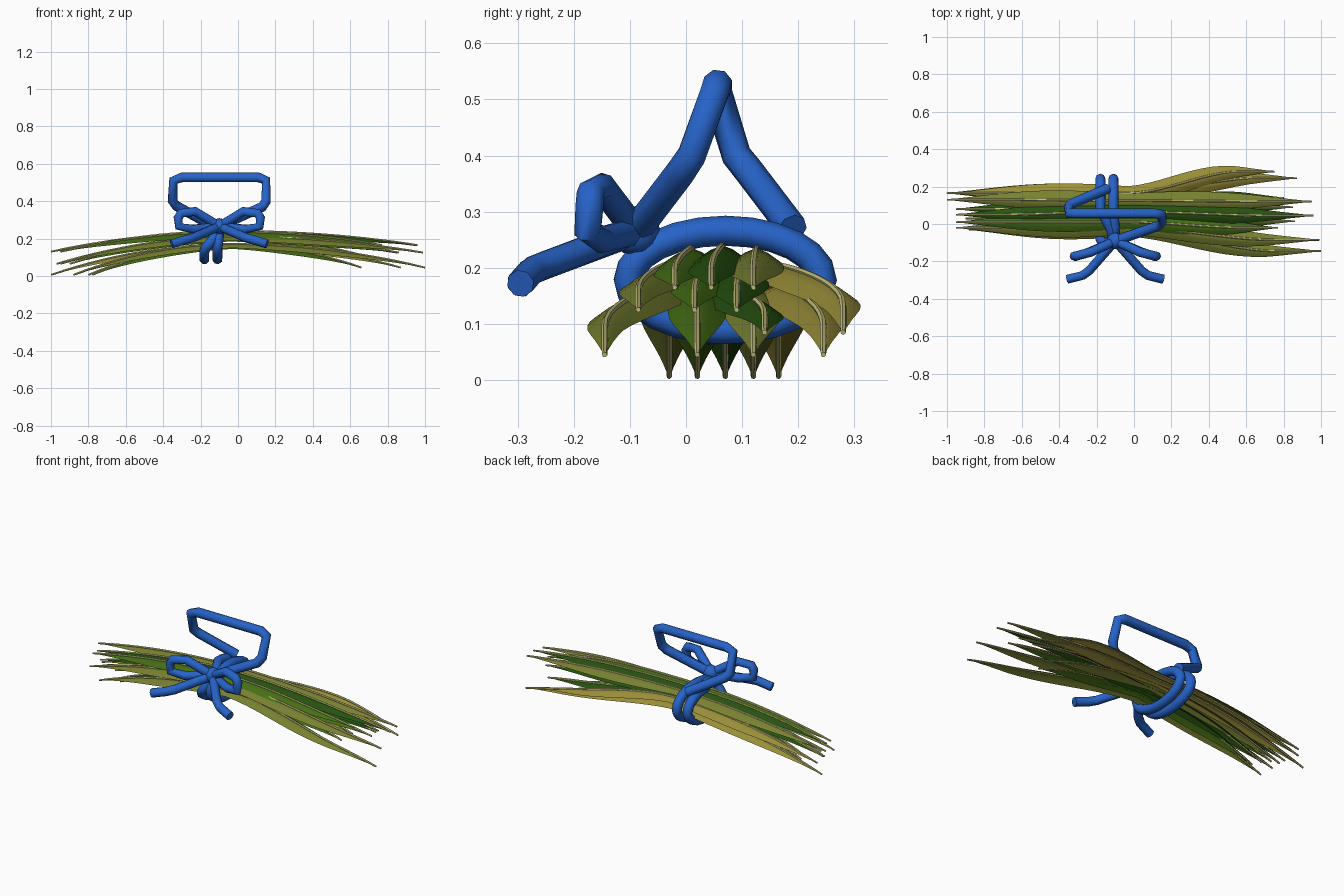
import bpy, bmesh, math
from mathutils import Vector

cube = bpy.data.objects.get("Cube")
if cube:
    bpy.data.objects.remove(cube, do_unlink=True)


def make_material(name, colour):
    mat = bpy.data.materials.new(name)
    mat.use_nodes = True
    rgba = (*colour, 1.0)
    mat.diffuse_color = rgba
    mat.node_tree.nodes["Principled BSDF"].inputs["Base Color"].default_value = rgba
    return mat


olive = make_material("olive leaf", (0.19, 0.22, 0.03))
yellow = make_material("yellow leaf", (0.32, 0.27, 0.04))
green = make_material("green leaf", (0.06, 0.16, 0.007))
dark = make_material("dark green leaf", (0.02, 0.085, 0.005))
pale = make_material("pale rib", (0.58, 0.55, 0.21))
blue = make_material("blue cord", (0.02, 0.125, 0.58))


def smooth(obj, angle):
    bpy.ops.object.select_all(action='DESELECT')
    obj.select_set(True)
    bpy.context.view_layer.objects.active = obj
    bpy.ops.object.shade_smooth_by_angle(angle=math.radians(angle))


def tube(name, points, radius, mat, closed=False, sides=8, tip=1.0):
    """Sweep a round section along a path, mitred at the corners."""
    pts = [Vector(p) for p in points]
    count = len(pts)
    bm = bmesh.new()
    rings = []
    normal = None
    for i, p in enumerate(pts):
        before = pts[i - 1] if closed or i else None
        after = pts[(i + 1) % count] if closed or i < count - 1 else None
        d_in = (p - before).normalized() if before else (after - p).normalized()
        d_out = (after - p).normalized() if after else d_in
        tangent = (d_in + d_out).normalized()
        if normal is None:
            normal = tangent.orthogonal()
        normal = (normal - tangent * normal.dot(tangent)).normalized()
        side = tangent.cross(normal)
        r = radius * (tip if not closed and i in (0, count - 1) else 1.0)
        ring = []
        for k in range(sides):
            a = math.tau * k / sides
            ring.append(bm.verts.new(p + (normal * math.cos(a) + side * math.sin(a)) * r))
        rings.append(ring)
    for i in range(count if closed else count - 1):
        a, b = rings[i], rings[(i + 1) % count]
        for k in range(sides):
            n = (k + 1) % sides
            bm.faces.new((a[k], a[n], b[n], b[k]))
    if not closed:
        bm.faces.new(rings[0][::-1])
        bm.faces.new(rings[-1])
    bmesh.ops.recalc_face_normals(bm, faces=bm.faces)
    return finish(name, bm, mat, 50)


def finish(name, bm, mat, angle):
    mesh = bpy.data.meshes.new(name)
    bm.to_mesh(mesh)
    bm.free()
    mesh.materials.append(mat)
    obj = bpy.data.objects.new(name, mesh)
    bpy.context.collection.objects.link(obj)
    smooth(obj, angle)
    return obj


# Leaves: long folded blades, pinched where the cord ties them
STEPS = 14
MIDDLE_X = -0.03


def rib_path(left, centre, right):
    path = []
    for i in range(-STEPS, STEPS + 1):
        u = abs(i) / STEPS
        end = left if i < 0 else right
        s = min(1.0, u * 1.3)
        ease = s * s * (3 - 2 * s)
        path.append(Vector((MIDDLE_X + (end[0] - MIDDLE_X) * u,
                            centre[0] + (end[1] - centre[0]) * ease,
                            centre[1] + (end[2] - centre[1]) * u * u)))
    return path


def half_width(u):
    waist = 0.036 + 0.018 * math.sin(math.pi * min(1.0, u * 1.1))
    return waist * (1 - u ** 3.2) + 0.001


def leaf(index, left, centre, right, mat):
    path = rib_path(left, centre, right)
    bm = bmesh.new()
    rows = []
    for i, p in enumerate(path):
        w = half_width(abs(i - STEPS) / STEPS)
        rows.append([bm.verts.new(p + Vector((0, s * w, -0.55 * w * abs(s) ** 1.5)))
                     for s in (-1, -0.5, 0, 0.5, 1)])
    for a, b in zip(rows, rows[1:]):
        for k in range(len(a) - 1):
            bm.faces.new((a[k], b[k], b[k + 1], a[k + 1]))
    finish(f"leaf_{index}", bm, mat, 60)
    tube(f"leaf_rib_{index}", path, 0.006, pale, sides=6, tip=0.8)


# left tip, (y, z) at the tie, right tip, colour
leaves = [
    ((-.88, -.03, .006), (-.03, .17), (1, -.145, .045), olive),
    ((-.78, .02, .006), (.02, .165), (.66, .02, .045), green),
    ((-.8, .07, .006), (.07, .165), (.8, .14, .085), dark),
    ((-.88, .12, .006), (.12, .165), (.66, .12, .045), olive),
    ((-1, .165, .006), (.165, .17), (.87, .245, .045), yellow),
    ((-.95, -.02, .065), (-.02, .21), (.99, -.085, .125), olive),
    ((-.9, .03, .065), (.04, .205), (.86, .015, .125), green),
    ((-.95, .08, .065), (.1, .205), (.85, .09, .125), dark),
    ((-.97, .165, .065), (.165, .205), (.75, .28, .085), yellow),
    ((-.95, .01, .13), (.01, .235), (.77, -.02, .165), green),
    ((-.95, .05, .13), (.065, .24), (.96, .045, .165), dark),
    ((-1, .13, .13), (.125, .235), (.95, .12, .165), olive),
]
for number, data in enumerate(leaves, 1):
    leaf(number, *data)

# Cord: two wraps round the bundle, gathered towards the knot
CORD = 0.027
KNOT = (-0.1, -0.09, 0.265)
for name, x in (("left_wrap", -0.11), ("right_wrap", -0.18)):
    wrap = []
    for k in range(24):
        a = math.tau * k / 24
        y, z = 0.07 + 0.172 * math.cos(a), 0.178 + 0.088 * math.sin(a)
        pull = max(0.0, -math.cos(a)) * max(0.0, math.sin(a) + 0.4)
        wrap.append((x + (KNOT[0] - x) * min(1.0, pull), y, z))
    tube(name, wrap, CORD, blue, closed=True)

# Carrying handle above the bundle
tube("handle", [KNOT, (.13, -.01, .37), (.15, .01, .4), (.15, .05, .51), (.11, .056, .527),
                (-.3, .056, .527), (-.345, .056, .51), (-.35, .09, .4),
                (-.33, .11, .375), (-.14, .19, .27)], CORD, blue)

# Bow: loops and tails mirrored about the knot
loop = [KNOT, (.03, -.15, .345), (.105, -.17, .335), (.12, -.172, .31),
        (.115, -.175, .265), (.04, -.15, .25), KNOT]
tail = [KNOT, (.04, -.25, .205), (.075, -.275, .195), (.155, -.295, .172)]


def mirrored(points):
    return [(2 * KNOT[0] - x, y, z) for x, y, z in points]


for name, path in (("bow_loop", loop), ("bow_tail", tail)):
    tube("left_" + name, path, 0.025, blue)
    tube("right_" + name, mirrored(path), 0.025, blue)

# Knot
bm = bmesh.new()
bmesh.ops.create_icosphere(bm, subdivisions=2, radius=0.045)
bmesh.ops.translate(bm, verts=bm.verts, vec=KNOT)
finish("knot", bm, blue, 60)
